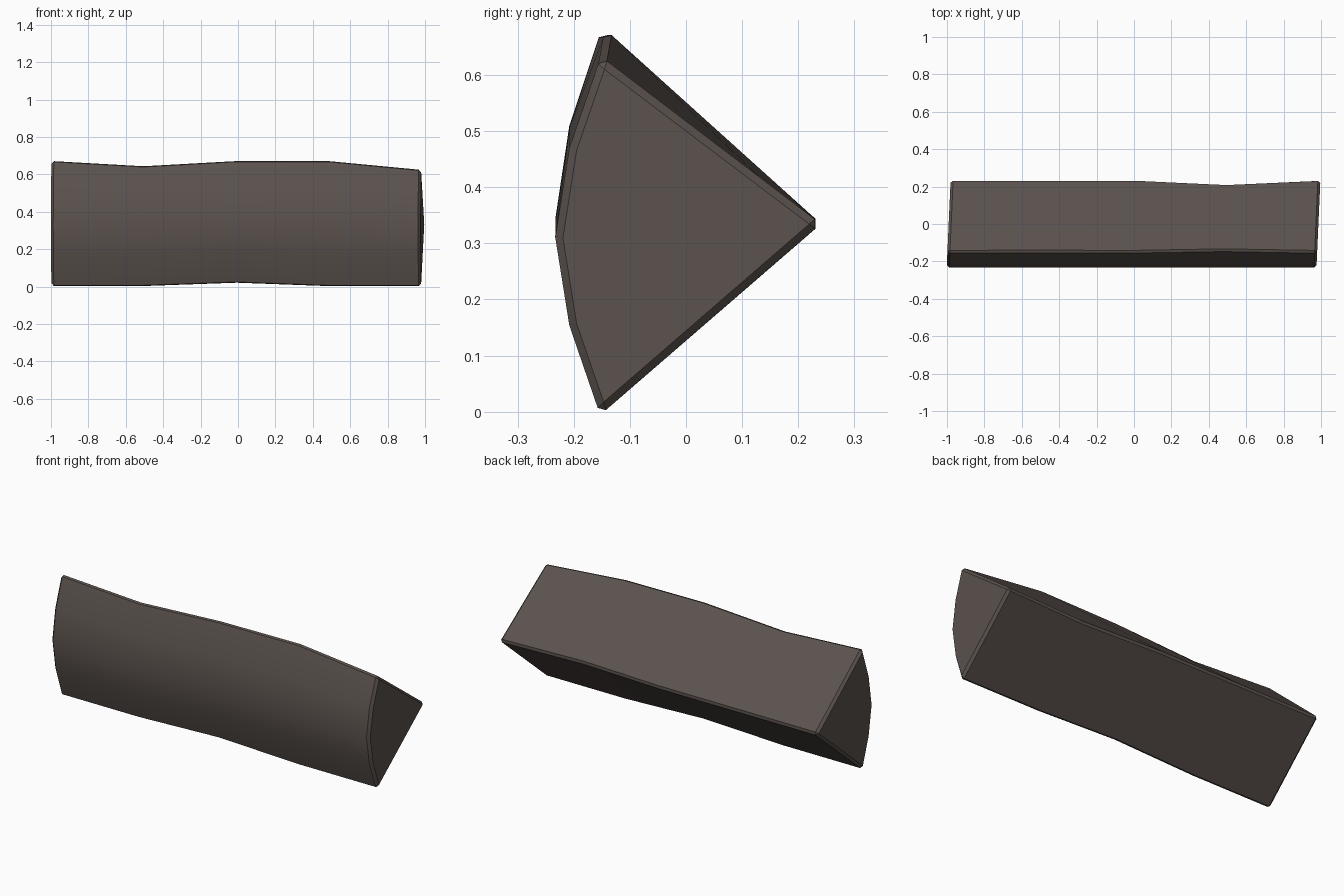
import bpy, bmesh, math

if "Cube" in bpy.data.objects:
    bpy.data.objects.remove(bpy.data.objects["Cube"])

# one bark-brown colour for the whole piece
mat = bpy.data.materials.new("dark bark brown")
mat.diffuse_color = (0.105, 0.085, 0.076, 1)
mat.use_nodes = True
mat.node_tree.nodes["Principled BSDF"].inputs["Base Color"].default_value = mat.diffuse_color

# stations along the log: x, top z, bottom z, top corner y, ridge y
stations = [
    (-0.991, 0.680, -0.006, -0.151, 0.241),
    (-0.500, 0.652, -0.006, -0.150, 0.241),
    (0.000, 0.680, 0.012, -0.151, 0.241),
    (0.485, 0.680, -0.006, -0.143, 0.218),
    (0.986, 0.632, -0.006, -0.152, 0.241),
]


def section(bm, x, top, bottom, top_y, ridge_y):
    """Wedge cross-section: curved bark in front, sharp ridge behind."""
    pts = [(top_y, top),
           (-0.208, top - 0.255 * (top - bottom)),
           (-0.233, (top + bottom) / 2 - 0.003),
           (-0.208, bottom + 0.25 * (top - bottom)),
           (-0.153, bottom),
           (ridge_y, 0.335)]
    # the cut ends lean slightly
    return [bm.verts.new((x + 0.045 * y, y, z)) for y, z in pts]


bm = bmesh.new()
rings = [section(bm, *s) for s in stations]
for a, b in zip(rings, rings[1:]):
    for i in range(6):
        j = (i + 1) % 6
        bm.faces.new((a[i], a[j], b[j], b[i]))
bm.faces.new(rings[0])
bm.faces.new(rings[-1])
bmesh.ops.recalc_face_normals(bm, faces=bm.faces[:])

# chamfer only the sharp edges
sharp = [e for e in bm.edges if e.calc_face_angle() > math.radians(32)]
bmesh.ops.bevel(bm, geom=sharp, offset=0.0135, offset_type='OFFSET',
                segments=1, affect='EDGES', profile=0.5)

mesh = bpy.data.meshes.new("split_log")
bm.to_mesh(mesh)
bm.free()
mesh.materials.append(mat)
log = bpy.data.objects.new("split_log", mesh)
bpy.context.collection.objects.link(log)

# smooth bark, crisp chamfers
bpy.context.view_layer.objects.active = log
log.select_set(True)
bpy.ops.object.shade_smooth_by_angle(angle=math.radians(30))
